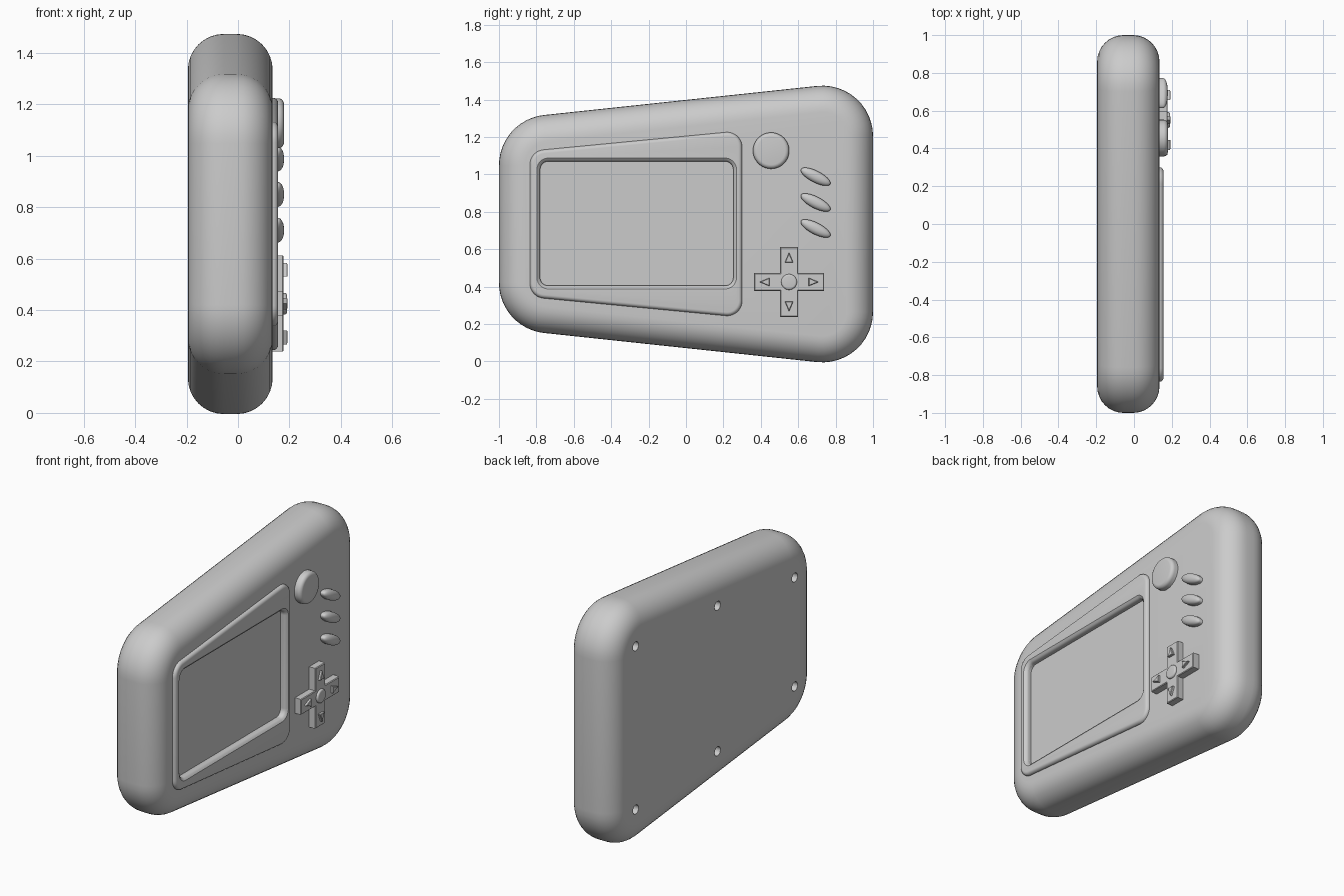
import bpy, bmesh, math
from mathutils import Vector

if "Cube" in bpy.data.objects:
    bpy.data.objects.remove(bpy.data.objects["Cube"])

MID = 0.735      # height of the symmetry line
FACE = 0.135     # x of the front face
BACK = -0.195    # x of the back face


def polygon(pts, r=0.0, seg=10):
    """Counter-clockwise (y, z) polygon with rounded corners; returns f(inset) -> loop."""
    P = [Vector(p) for p in pts]

    def shape(d):
        out = []
        for i, p in enumerate(P):
            e1 = (p - P[i - 1]).normalized()
            e2 = (P[(i + 1) % len(P)] - p).normalized()
            n1, n2 = Vector((-e1.y, e1.x)), Vector((-e2.y, e2.x))
            miter = (n1 + n2) / (1 + n1.dot(n2))
            if r == 0:
                out.append(p + miter * d)
                continue
            c = p + miter * r
            a = math.atan2(-n1.y, -n1.x)
            turn = math.acos(max(-1, min(1, n1.dot(n2))))
            for k in range(seg + 1):
                t = a + turn * k / seg
                out.append(c + Vector((math.cos(t), math.sin(t))) * (r - d))
        return out
    return shape


def ellipse(cy, cz, a, b, rot=0.0, n=40):
    def shape(d):
        k = 1 - d / b
        out = []
        for i in range(n):
            t = 2 * math.pi * i / n
            u, v = a * k * math.cos(t), b * k * math.sin(t)
            out.append(Vector((cy + u * math.cos(rot) - v * math.sin(rot),
                               cz + u * math.sin(rot) + v * math.cos(rot))))
        return out
    return shape


def trapezoid(y0, y1, h0, h1):
    return [(y0, MID - h0), (y1, MID - h1), (y1, MID + h1), (y0, MID + h0)]


def loft(name, shape, layers):
    """Skin a stack of (x, inset) layers and cap both ends."""
    bm = bmesh.new()
    rows = [[bm.verts.new((x, p.x, p.y)) for p in shape(d)] for x, d in layers]
    n = len(rows[0])
    for lo, hi in zip(rows, rows[1:]):
        for i in range(n):
            j = (i + 1) % n
            bm.faces.new((lo[i], lo[j], hi[j], hi[i]))
    bm.faces.new(rows[0][::-1])
    bm.faces.new(rows[-1])
    me = bpy.data.meshes.new(name)
    bm.to_mesh(me)
    bm.free()
    ob = bpy.data.objects.new(name, me)
    bpy.context.collection.objects.link(ob)
    return ob


def fillet(x, r, seg=5, rx=None, sign=1):
    """Quarter-round layers ending at x, inset growing to r."""
    rx = rx or r
    arc = [(x - sign * rx * (1 - math.sin(t)), r * (1 - math.cos(t)))
           for t in (math.pi / 2 * k / seg for k in range(seg + 1))]
    return arc


def cut(target, cutter):
    m = target.modifiers.new("cut", 'BOOLEAN')
    m.operation, m.solver, m.object = 'DIFFERENCE', 'EXACT', cutter
    bpy.context.view_layer.objects.active = target
    bpy.ops.object.modifier_apply(modifier=m.name)


# Tapered, pillow-edged case
R = 0.14
body = loft("case", polygon(trapezoid(-1, 1, 0.557, 0.77), 0.27, 12),
            fillet(BACK, R, 8, sign=-1)[::-1] + fillet(FACE, R, 8))

# Raised screen surround
bezel = loft("screen_surround",
             polygon(trapezoid(-0.835, 0.30, 0.39, 0.499), 0.08),
             [(0.12, 0)] + fillet(0.156, 0.02))

# Screen recess with a bevelled lip
recess = loft("recess_cutter",
              polygon([(-0.80, 0.385), (0.273, 0.385), (0.273, 1.09), (-0.80, 1.09)], 0.065),
              [(0.115, 0.02), (0.138, 0.02), (0.148, 0.014), (0.154, 0.005), (0.158, 0), (0.25, 0)])
cut(bezel, recess)
cut(body, recess)
cutters = [recess]

# Screw holes in the back
for y, h in ((0.77, 0.505), (-0.03, 0.45), (-0.785, 0.337)):
    for s in (-1, 1):
        hole = loft("hole_cutter", ellipse(y, MID + s * h, 0.028, 0.028, n=20),
                    [(BACK - 0.05, 0), (BACK + 0.035, 0)])
        cut(body, hole)
        cutters.append(hole)
for c in cutters:
    bpy.data.objects.remove(c)

# Large round button and three slanted oval buttons
loft("round_button", ellipse(0.455, 1.127, 0.097, 0.097),
     [(0.12, 0)] + fillet(0.179, 0.022))
for i, z in enumerate((0.988, 0.85, 0.711)):
    loft(f"oval_button_{i + 1}", ellipse(0.693, z, 0.088, 0.031, math.radians(-27)),
         [(0.12, 0)] + fillet(0.179, 0.028, 7, rx=0.025))

# Direction pad: cross, centre button and four raised arrows
CY, CZ, L, W = 0.551, 0.425, 0.187, 0.048


def turned(pts, q):
    c, s = round(math.cos(q * math.pi / 2)), round(math.sin(q * math.pi / 2))
    return [(CY + c * y - s * z, CZ + s * y + c * z) for y, z in pts]


cross = [p for q in range(4) for p in turned([(L, -W), (L, W), (W, W)], q)]
loft("direction_pad", polygon(cross), [(0.12, 0), (0.174, 0), (0.178, 0.004)])
loft("pad_centre", ellipse(CY, CZ, 0.042, 0.042, n=32), [(0.16, 0)] + fillet(0.191, 0.01, 4))
for q in range(4):
    loft(f"pad_arrow_{q + 1}",
         polygon(turned([(0.105, -0.022), (0.158, 0), (0.105, 0.022)], q)),
         [(0.16, 0), (0.190, 0), (0.193, 0.003)])

# Smooth shading with crisp edges
bpy.ops.object.select_all(action='DESELECT')
for ob in bpy.context.scene.objects:
    ob.select_set(True)
bpy.context.view_layer.objects.active = body
bpy.ops.object.shade_smooth_by_angle(angle=math.radians(35))
